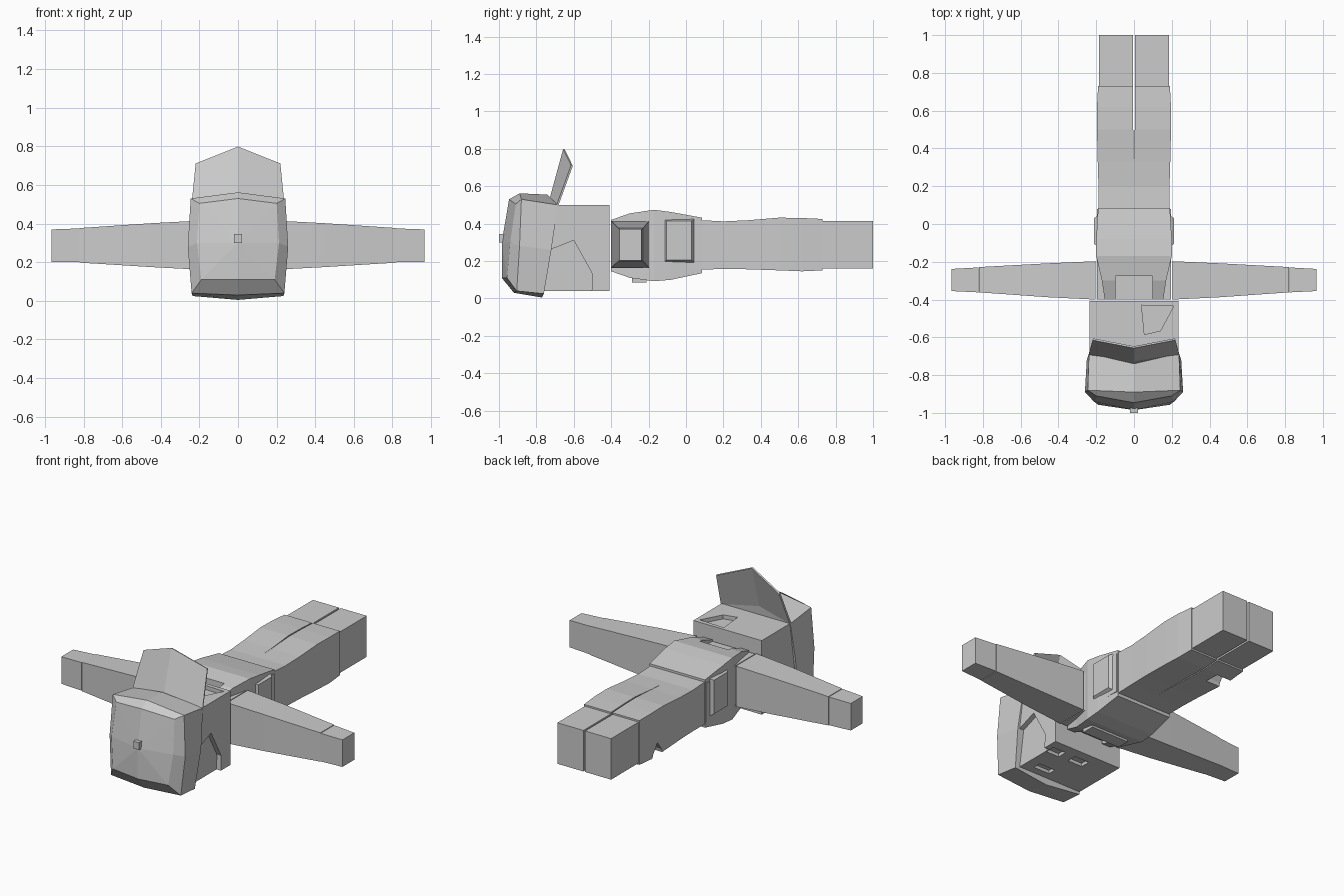
import bpy, bmesh

if "Cube" in bpy.data.objects:
    bpy.data.objects.remove(bpy.data.objects["Cube"])


def make(name, verts, faces):
    me = bpy.data.meshes.new(name)
    bm = bmesh.new()
    vs = [bm.verts.new(v) for v in verts]
    for f in faces:
        bm.faces.new([vs[i] for i in f])
    bmesh.ops.remove_doubles(bm, verts=bm.verts, dist=1e-5)
    bmesh.ops.recalc_face_normals(bm, faces=bm.faces)
    bm.to_mesh(me)
    bm.free()
    ob = bpy.data.objects.new(name, me)
    bpy.context.collection.objects.link(ob)
    return ob


def loft(name, rings, ends=True):
    """Skin a list of equal-length closed rings."""
    n = len(rings[0])
    verts = [p for r in rings for p in r]
    faces = [(k * n + i, k * n + (i + 1) % n, (k + 1) * n + (i + 1) % n, (k + 1) * n + i)
             for k in range(len(rings) - 1) for i in range(n)]
    if ends:
        faces += [tuple(range(n)), tuple(range(len(verts) - n, len(verts)))]
    return make(name, verts, faces)


def rect_y(y, x0, x1, z0, z1):
    return [(x0, y, z0), (x1, y, z0), (x1, y, z1), (x0, y, z1)]


def rect_x(x, y0, y1, z0, z1):
    return [(x, y0, z0), (x, y1, z0), (x, y1, z1), (x, y0, z1)]


def box(name, x0, x1, y0, y1, z0, z1):
    return loft(name, [rect_y(y0, x0, x1, z0, z1), rect_y(y1, x0, x1, z0, z1)])


def prism(name, pts, axis, a, b):
    """Extrude a 2D outline along an axis (0 = x, 2 = z)."""
    put = (lambda p, t: (t, p[0], p[1])) if axis == 0 else (lambda p, t: (p[0], p[1], t))
    return loft(name, [[put(p, t) for p in pts] for t in (a, b)])


def cut(ob, *cutters):
    for c in cutters:
        c.hide_render = True
        m = ob.modifiers.new("cut", "BOOLEAN")
        m.operation, m.solver, m.object = "DIFFERENCE", "EXACT", c
        bpy.context.view_layer.objects.active = ob
        bpy.ops.object.modifier_apply(modifier=m.name)
        bpy.data.objects.remove(c)


# Head with shallow recesses in side, back and face
head = box("head", -.235, .235, -.80, -.408, .04, .50)
cut(head,
    prism("side_cut", [(-.78, .24), (-.60, .31), (-.50, .13), (-.505, .02), (-.78, .02)], 0, .205, .3),
    prism("back_cut", [(.04, -.43), (.21, -.435), (.14, -.565), (.055, -.585)], 2, .475, .6),
    box("eye_cut_a", .11, .20, -.53, -.47, 0, .06),
    box("eye_cut_b", -.06, .04, -.53, -.47, 0, .06),
    box("brow_cut", .03, .14, -.71, -.66, 0, .06))

# Cap shell: half rings (top centre round to bottom centre), mirrored
half_rings = [
    [(0, -.74, .555), (.238, -.685, .50), (.25, -.72, .26), (.235, -.76, .025), (0, -.77, .005)],
    [(0, -.89, .562), (.245, -.88, .53), (.26, -.89, .28), (.24, -.905, .04), (0, -.92, .03)],
    [(0, -.946, .53), (.20, -.91, .505), (.212, -.94, .30), (.19, -.957, .11), (0, -.985, .11)],
]
rings = [h + [(-x, y, z) for x, y, z in h[3:0:-1]] for h in half_rings]
rings.append([(0, -.985, .30)] * 8)
verts = [p for r in rings for p in r]
faces = [(k * 8 + i, k * 8 + (i + 1) % 8, k * 8 + 8 + (i + 1) % 8, k * 8 + 8 + i)
         for k in range(2) for i in range(8)]
faces += [(16 + i, 16 + (i + 1) % 8, 24) for i in range(8)]
faces += [tuple(range(8))]
make("cap_crown", verts[:25], faces)
box("cap_button", -.02, .02, -1.0, -.97, .30, .345)

# Raised peak of the cap, folded along its centre line
visor = make("cap_visor",
             [(-.24, -.69, .49), (0, -.725, .53), (.24, -.69, .49),
              (-.218, -.61, .71), (0, -.652, .797), (.218, -.61, .71)],
             [(0, 1, 4, 3), (1, 2, 5, 4)])
sol = visor.modifiers.new("thickness", "SOLIDIFY")
sol.thickness, sol.offset = .01, 0

# Torso and the jacket around it
box("torso", -.195, .195, -.40, .08, .165, .41)
jacket = loft("jacket", [rect_y(y, -w, w, a, b) for y, w, a, b in [
    (-.40, .155, .145, .42), (-.30, .17, .11, .455), (-.17, .20, .092, .474),
    (-.08, .20, .10, .462), (.085, .19, .135, .432)]])
cut(jacket,
    box("neck_cut", -.098, .098, -.5, -.275, .405, .6),
    prism("collar_cut", [(-.10, -.5), (.10, -.5), (.10, -.36), (0, -.22), (-.10, -.36)], 2, 0, .165))
# Turned-up jacket hem
box("jacket_flap", -.13, .13, -.29, -.21, .085, .12)

for s, side in ((-1, "left"), (1, "right")):
    # Arm and hand
    loft(side + "_arm", [rect_x(s * .205, -.40, -.197, .162, .415),
                         rect_x(s * .45, -.388, -.208, .175, .402),
                         rect_x(s * .82, -.362, -.228, .198, .377)])
    loft(side + "_hand", [rect_x(s * .822, -.362, -.23, .20, .375),
                          rect_x(s * .967, -.355, -.238, .202, .37)])
    # Side pocket
    loft(side + "_pocket", [rect_x(s * .19, -.12, .045, .19, .425),
                            rect_x(s * .213, -.105, .03, .205, .415)])
    # Trouser leg and foot
    leg = loft(side + "_leg", [rect_y(y, s * i, s * w, a, b) for y, i, w, a, b in [
        (.085, 0, .187, .155, .418), (.20, 0, .188, .157, .412), (.33, .001, .192, .156, .418),
        (.50, .004, .196, .15, .432), (.62, .004, .196, .145, .43), (.73, .004, .19, .15, .425)]])
    if s < 0:  # torn knee
        cut(leg, prism("knee_cut", [(.50, .10), (.52, .17), (.56, .225), (.60, .17), (.63, .10)],
                       0, -.3, -.10))
    box(side + "_foot", *sorted((s * .006, s * .185)), .73, 1.0, .16, .415)
